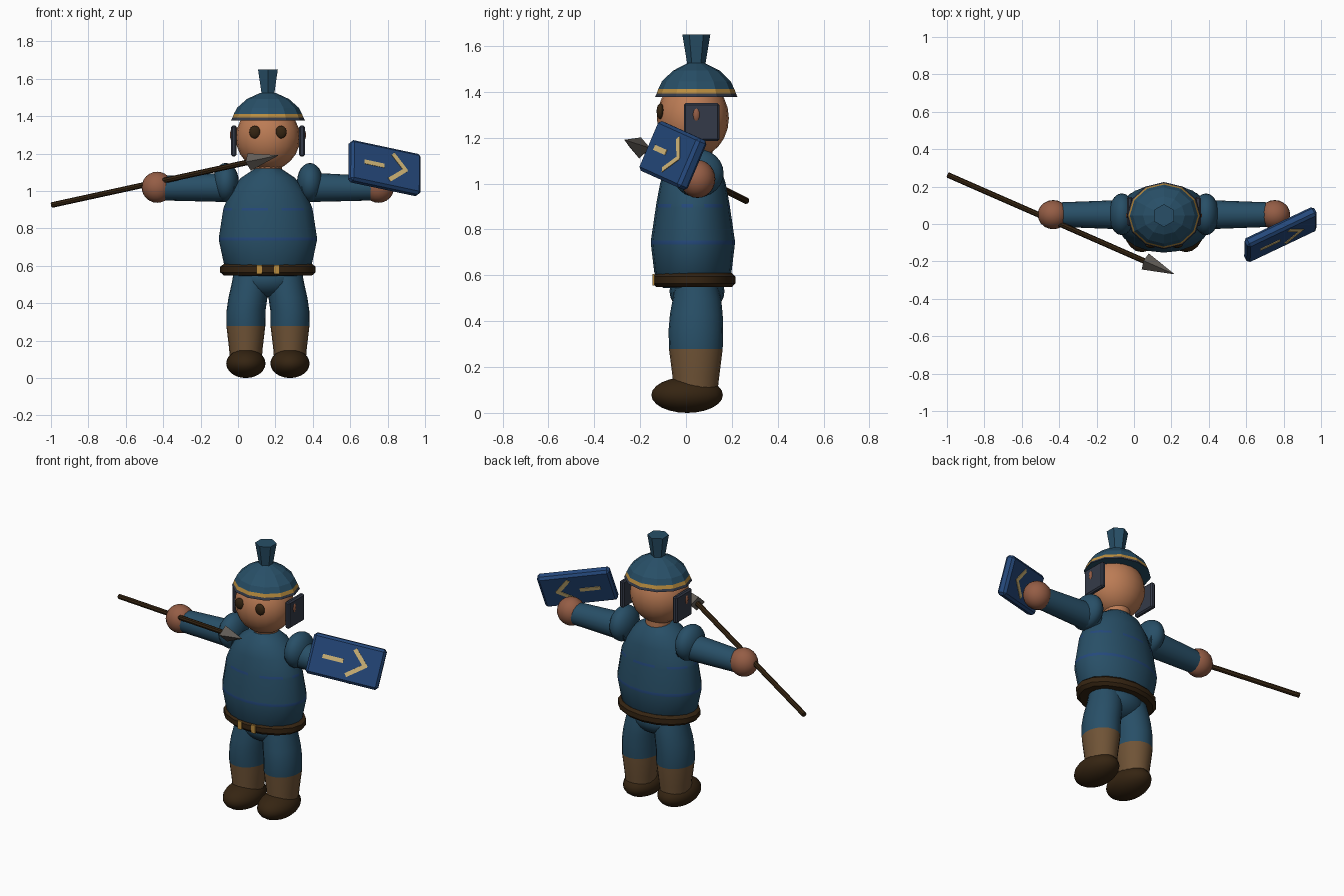
import bpy, bmesh, math
from mathutils import Vector, Matrix

cube = bpy.data.objects.get("Cube")
if cube:
    bpy.data.objects.remove(cube, do_unlink=True)

CX, CY = 0.16, 0.04  # body axis


def material(name, r, g, b):
    m = bpy.data.materials.new(name)
    m.use_nodes = True
    m.diffuse_color = (r, g, b, 1)
    m.node_tree.nodes["Principled BSDF"].inputs["Base Color"].default_value = (r, g, b, 1)
    return m


TEAL = material("teal cloth", .021, .078, .135)
BLUE = material("shield blue", .018, .066, .2)
SKIN = material("face skin", .5, .2, .09)
HAND = material("hand skin", .3, .11, .06)
CREAM = material("cream paint", .68, .5, .2)
GOLD = material("gold trim", .5, .27, .05)
SOCK = material("tan sock", .16, .087, .037)
DARK = material("dark brown leather", .036, .018, .006)
GREY = material("slate plate", .034, .042, .065)
STEEL = material("spear steel", .13, .115, .1)


def finish(name, bm, mats, smooth=True, matrix=None):
    bmesh.ops.recalc_face_normals(bm, faces=bm.faces)
    if matrix is not None:
        bm.transform(matrix)
    me = bpy.data.meshes.new(name)
    bm.to_mesh(me)
    bm.free()
    for m in mats:
        me.materials.append(m)
    ob = bpy.data.objects.new(name, me)
    bpy.context.collection.objects.link(ob)
    if smooth:
        bpy.ops.object.select_all(action="DESELECT")
        ob.select_set(True)
        bpy.context.view_layer.objects.active = ob
        bpy.ops.object.shade_smooth_by_angle(angle=math.radians(40))
    return ob


def loft(name, rings, mats, rule=None, sides=20, smooth=True, turn=0):
    """Stack elliptical rings given as (z, x, y, rx, ry)."""
    bm = bmesh.new()
    loops = []
    for z, x, y, rx, ry in rings:
        angles = [turn + math.tau * i / sides for i in range(sides)]
        loops.append([bm.verts.new((x + rx * math.cos(a), y + ry * math.sin(a), z)) for a in angles])
    for k, (low, high) in enumerate(zip(loops, loops[1:])):
        for i in range(sides):
            j = (i + 1) % sides
            f = bm.faces.new((low[i], low[j], high[j], high[i]))
            f.material_index = rule(k, i) if rule else 0
    bm.faces.new(loops[0][::-1])
    top = bm.faces.new(loops[-1])
    top.material_index = rule(len(rings) - 2, 0) if rule else 0
    return finish(name, bm, mats, smooth)


def ball(name, centre, radii, mat):
    bm = bmesh.new()
    bmesh.ops.create_uvsphere(bm, u_segments=20, v_segments=12, radius=1)
    return finish(name, bm, [mat], True, Matrix.Translation(centre) @ Matrix.Diagonal((*radii, 1)))


def rod(name, a, b, r1, r2, mat, sides=16, smooth=True):
    a, b = Vector(a), Vector(b)
    bm = bmesh.new()
    bmesh.ops.create_cone(bm, cap_ends=True, segments=sides, radius1=r1, radius2=r2, depth=(b - a).length)
    turn = (b - a).to_track_quat("Z", "Y").to_matrix().to_4x4()
    return finish(name, bm, [mat], smooth, Matrix.Translation((a + b) / 2) @ turn)


def box(name, size, mat, matrix, bevel=0):
    bm = bmesh.new()
    bmesh.ops.create_cube(bm, size=1, matrix=Matrix.Diagonal((*size, 1)))
    if bevel:
        bmesh.ops.bevel(bm, geom=bm.edges[:], offset=bevel, segments=1, affect="EDGES")
    return finish(name, bm, [mat], False, matrix)


# Torso with two thin stripes
profile = [(.545, .17, .13), (.61, .235, .168), (.735, .262, .183), (.752, .262, .183),
           (.895, .24, .162), (.91, .237, .16), (1.0, .2, .143), (1.07, .145, .12), (1.12, .07, .07)]
loft("torso", [(z, CX, .03, rx, ry) for z, rx, ry in profile], [TEAL, BLUE],
     lambda k, i: int(k == 2 or (k == 4 and i % 3 > 0)))

# Belt and buckle
loft("belt", [(.548, CX, .035, .235, .165), (.565, CX, .035, .255, .18),
              (.595, CX, .035, .255, .18), (.61, CX, .035, .235, .165)], [DARK], sides=16)
for side, s in (("left", 1), ("right", -1)):
    box(f"buckle_{side}_bar", (.028, .01, .05), GOLD, Matrix.Translation((CX + s * .047, -.142, .58)))

# Neck, head and eyes
rod("neck", (CX, CY, 1.07), (CX, CY, 1.16), .075, .075, SKIN)
ball("head", (CX, .03, 1.285), (.172, .157, .175), SKIN)

# Faceted helmet with rim, gold band and crest
dome = [(1.378, .197), (1.392, .19), (1.412, .182), (1.445, .165), (1.492, .112), (1.525, .04)]
loft("helmet", [(z, CX, .045, r, r * .91) for z, r in dome], [TEAL, GREY, GOLD],
     lambda k, i: (1, 2, 0, 0, 0)[k], sides=12, smooth=False)
loft("crest", [(1.5, CX, .045, .036, .036), (1.65, CX, .045, .061, .061)], [TEAL],
     sides=6, smooth=False, turn=math.pi / 2)

# Paired parts, mirrored about the body axis
for side, s in (("left", 1), ("right", -1)):
    ball(f"{side}_eye", (CX + s * .07, -.112, 1.315), (.03, .016, .034), DARK)
    box(f"{side}_cheek_plate", (.03, .155, .165), GREY,
        Matrix.Translation((CX + s * .182, .068, 1.268)), .008)
    ball(f"{side}_ear", (CX + s * .175, .045, 1.3), (.029, .022, .042), HAND)

    ball(f"{side}_shoulder", (CX + s * .225, .052, 1.045), (.07, .112, .105), TEAL)
    rod(f"{side}_sleeve", (CX + s * .18, .05, 1.02), (CX + s * .55, .05, 1.015), .08, .066, TEAL)
    ball(f"{side}_hand", (CX + s * .592, .05, 1.02), (.083, .078, .083), HAND)

    leg = [(.1, .118, .04, .085, .098), (.16, .118, .043, .09, .102), (.278, .118, .043, .104, .117),
           (.36, .117, .043, .104, .119), (.43, .107, .045, .104, .115), (.5, .095, .048, .1, .105),
           (.58, .085, .045, .095, .09)]
    loft(f"{side}_leg", [(z, CX + s * x, y, rx, ry) for z, x, y, rx, ry in leg], [TEAL, SOCK],
         lambda k, i: int(k < 2))
    ball(f"{side}_shoe", (CX + s * .118, .005, .078), (.105, .156, .078), DARK)
ball("pelvis", (CX, .048, .53), (.16, .12, .1), TEAL)

# Spear
neck, tip = (.06, -.2, 1.155), (.215, -.268, 1.19)
rod("spear_shaft", (-.995, .262, .925), neck, .015, .015, DARK, 8)
rod("spear_head", neck, tip, .047, .001, STEEL, 4, False)

# Slanted block shield, with the same arrow on both faces
u = Vector((.375, .178, -.08)).normalized()
n = u.cross(Vector((0, .09, .215))).normalized()
v = n.cross(u)
frame = Matrix((u, v, n)).transposed().to_4x4()
frame.translation = (.783, -.057, 1.122)
box("shield", (.42, .235, .056), BLUE, frame, .014)


def stroke(name, a, b, height):
    a, b = Vector(a), Vector(b)
    d = b - a
    mid = (a + b) / 2
    place = Matrix.Translation((mid.x, mid.y, height)) @ Matrix.Rotation(math.atan2(d.y, d.x), 4, "Z")
    box(name, (d.length, .024, .006), CREAM, frame @ place)


for face, h in (("front", .028), ("back", -.028)):
    stroke(f"shield_{face}_dash", (-.135, 0), (-.015, 0), h)
    stroke(f"shield_{face}_upper_arm", (.035, .08), (.118, -.006), h)
    stroke(f"shield_{face}_lower_arm", (.015, -.075), (.118, .006), h)
